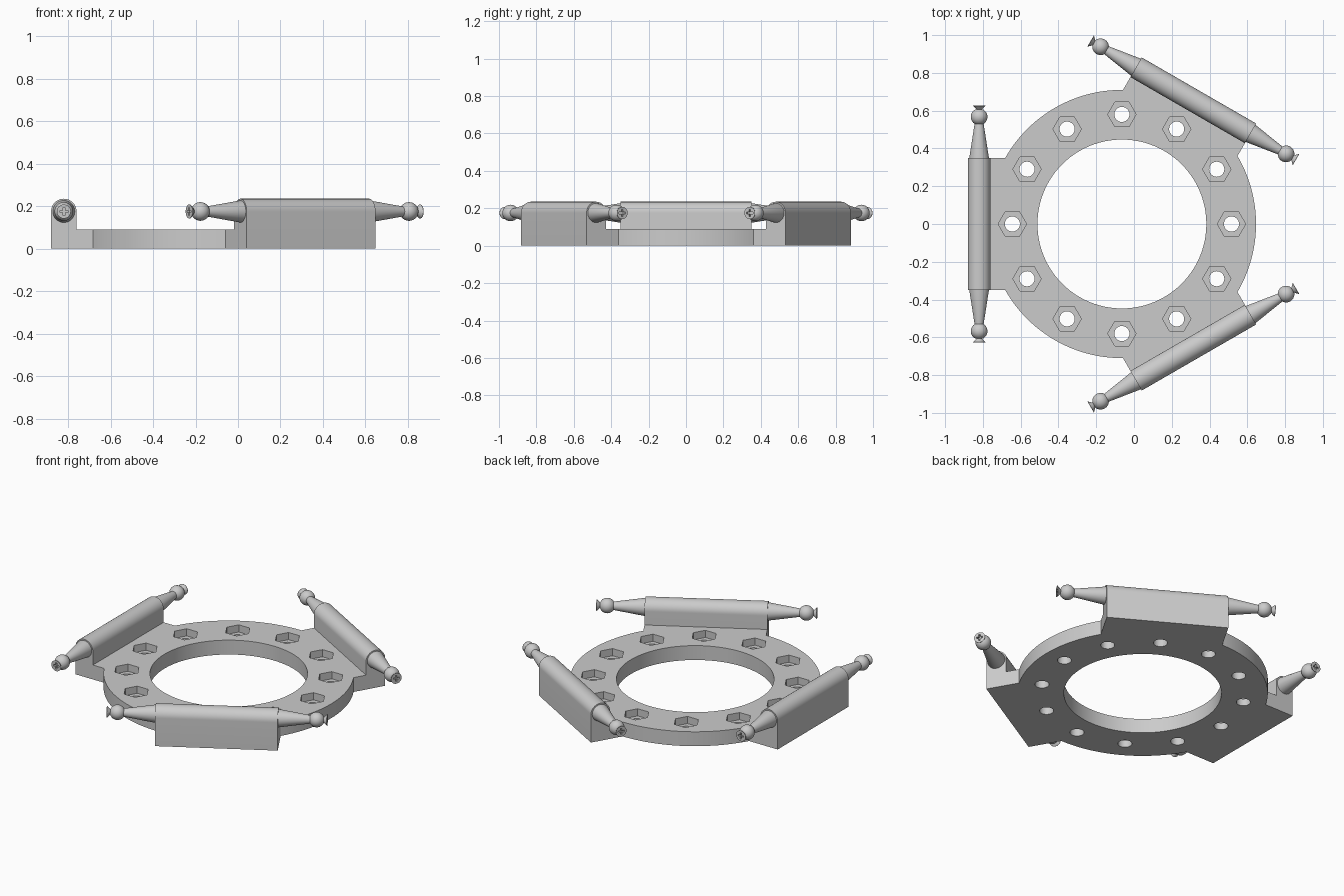
import bpy, bmesh
from math import sin, cos, pi, radians, asin, sqrt
from mathutils import Matrix, Vector

if "Cube" in bpy.data.objects:
    bpy.data.objects.remove(bpy.data.objects["Cube"])

CX = -0.064           # ring centre
R_OUT, R_IN, PLATE = 0.71, 0.447, 0.09
ROD_D, ROD_R, ROD_Z, HALF = 0.756, 0.06, 0.175, 0.35
ARMS = [60, 180, 300]


def make(name, bm, smooth=True):
    bmesh.ops.recalc_face_normals(bm, faces=bm.faces)
    me = bpy.data.meshes.new(name)
    bm.to_mesh(me)
    bm.free()
    ob = bpy.data.objects.new(name, me)
    bpy.context.collection.objects.link(ob)
    if smooth:
        shade(ob)
    return ob


def shade(ob):
    bpy.ops.object.select_all(action='DESELECT')
    bpy.context.view_layer.objects.active = ob
    ob.select_set(True)
    bpy.ops.object.shade_smooth_by_angle(angle=radians(30))


def prism(bm, pts, z0, z1, mat=Matrix()):
    """Extrude a 2D outline from z0 to z1, then transform it."""
    f = bm.faces.new([bm.verts.new(mat @ Vector((x, y, z0))) for x, y in pts])
    ext = bmesh.ops.extrude_face_region(bm, geom=[f], use_keep_orig=True)
    move = mat.to_3x3() @ Vector((0, 0, z1 - z0))
    bmesh.ops.translate(bm, vec=move,
                        verts=[v for v in ext['geom'] if isinstance(v, bmesh.types.BMVert)])


def circle(r, n, x=0, y=0):
    return [(x + r * cos(2 * pi * i / n), y + r * sin(2 * pi * i / n)) for i in range(n)]


def lathe(bm, prof, n, mat):
    """Revolve (radius, height) points about z."""
    vs = [bm.verts.new((r, 0, h)) for r, h in prof]
    es = [bm.edges.new(p) for p in zip(vs, vs[1:])]
    bmesh.ops.spin(bm, geom=vs + es, cent=(0, 0, 0), axis=(0, 0, 1),
                   angle=2 * pi, steps=n, use_merge=True)
    bmesh.ops.remove_doubles(bm, verts=bm.verts, dist=1e-5)
    bm.transform(mat)


def cut(ob, cutters):
    for c in cutters:
        c.hide_render = True
        m = ob.modifiers.new("cut", 'BOOLEAN')
        m.operation, m.solver, m.object = 'DIFFERENCE', 'EXACT', c
        bpy.context.view_layer.objects.active = ob
        bpy.ops.object.modifier_apply(modifier=m.name)
        bpy.data.objects.remove(c)
    shade(ob)


# Ring plate with three square tabs
half_ang = asin(HALF / R_OUT)
tab = ROD_D - ROD_R
outline = []
for a in ARMS:
    a = radians(a)
    for s in (-1, 1):
        outline.append((CX + tab * cos(a) - s * HALF * sin(a),
                        tab * sin(a) + s * HALF * cos(a)))
    span = 2 * pi / 3 - 2 * half_ang
    outline += [(CX + R_OUT * cos(a + half_ang + span * i / 32),
                 R_OUT * sin(a + half_ang + span * i / 32)) for i in range(33)]
    # the arc start of this tab is the end of the previous arc
bm = bmesh.new()
prism(bm, outline, 0, PLATE)
plate = make("ring_plate", bm, False)

# Centre opening, bolt holes and hexagonal nut pockets
bm = bmesh.new()
prism(bm, circle(R_IN, 96, CX), -0.1, 0.2)
holes = bmesh.new()
pockets = bmesh.new()
for k in range(12):
    x, y = CX + 0.58 * cos(k * pi / 6), 0.58 * sin(k * pi / 6)
    prism(holes, circle(0.04, 32, x, y), -0.1, 0.2)
    prism(pockets, circle(0.075, 6, x, y), 0.045, 0.2)
cut(plate, [make("opening_cutter", bm, False), make("hole_cutter", holes, False),
            make("pocket_cutter", pockets, False)])

# Profiles for the arms
block_prof = ([(ROD_D + ROD_R, 0)] +
              [(ROD_D + ROD_R * cos(pi * i / 24), ROD_Z + ROD_R * sin(pi * i / 24))
               for i in range(25)] + [(ROD_D - ROD_R, 0)])
BALL, BR = 0.567, 0.044
a0, a1 = pi - asin(0.024 / BR), asin(0.018 / BR)
arc = [a0 + (a1 - a0) * i / 16 for i in range(17)]
joint_prof = ([(0, HALF - 0.01), (0.052, HALF - 0.01), (0.052, HALF)] +
              [(BR * sin(t), BALL + BR * cos(t)) for t in arc] + [(0, BALL + BR * cos(a1))])
screw_prof = [(0, 0.60), (0.013, 0.60), (0.014, 0.607), (0.033, 0.626), (0.033, 0.628), (0, 0.628)]
w, l = 0.005, 0.019
cross = [(w, w), (w, l), (-w, l), (-w, w), (-l, w), (-l, -w),
         (-w, -w), (-w, -l), (w, -l), (w, -w), (l, -w), (l, w)]

for n, a in enumerate(ARMS, 1):
    base = Matrix.Translation((CX, 0, 0)) @ Matrix.Rotation(radians(a), 4, 'Z')
    # Round-topped block
    bm = bmesh.new()
    prism(bm, block_prof, -HALF, HALF, base @ Matrix.Rotation(pi / 2, 4, 'X'))
    make(f"rod_block_{n}", bm)
    for side, s in (("a", 1), ("b", -1)):
        mat = (base @ Matrix.Translation((ROD_D, 0, ROD_Z)) @
               Matrix.Rotation(-s * pi / 2, 4, 'X'))
        # Tapered neck with ball
        bm = bmesh.new()
        lathe(bm, joint_prof, 32, mat)
        make(f"ball_joint_{n}{side}", bm)
        # Countersunk screw with cross slot
        bm = bmesh.new()
        lathe(bm, screw_prof, 32, mat)
        screw = make(f"screw_{n}{side}", bm, False)
        bm = bmesh.new()
        prism(bm, cross, 0.614, 0.65, mat)
        cut(screw, [make("slot_cutter", bm, False)])
